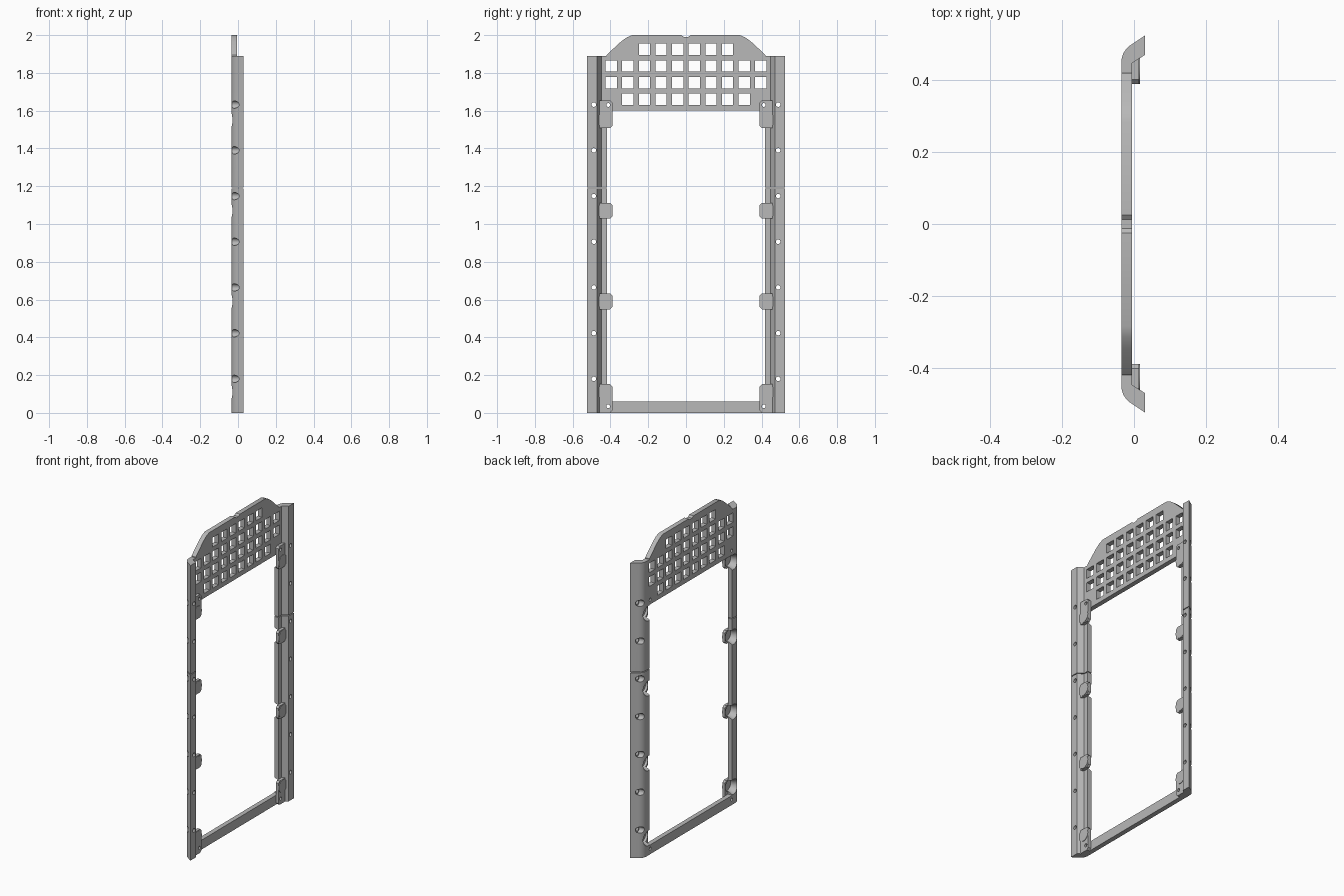
import bpy, bmesh, math
from mathutils import Vector

cube = bpy.data.objects.get("Cube")
if cube:
    bpy.data.objects.remove(cube, do_unlink=True)

grey = bpy.data.materials.new("matt grey")
grey.use_nodes = True
colour = (0.48, 0.48, 0.48, 1)
grey.diffuse_color = colour
grey.node_tree.nodes["Principled BSDF"].inputs["Base Color"].default_value = colour

FACE, INNER = -0.035, -0.005        # panel thickness in x
GRIP_Z = [0.11, 0.59, 1.07, 1.55]
GRIP_Y = 0.43


def prism(bm, points, low, high, axis):
    """Extrude a profile: xy points along z, or yz points along x."""
    def place(p, t):
        return (p[0], p[1], t) if axis == "z" else (t, p[0], p[1])
    a = [bm.verts.new(place(p, low)) for p in points]
    b = [bm.verts.new(place(p, high)) for p in points]
    bm.faces.new(a)
    bm.faces.new(b[::-1])
    n = len(points)
    for i in range(n):
        j = (i + 1) % n
        bm.faces.new((a[i], b[i], b[j], a[j]))


def lathe(bm, profile, y, z, sides=32):
    """Closed solid turned around the x direction from (x, radius) pairs."""
    rings = []
    for x, r in profile:
        rings.append([bm.verts.new((x, y + r * math.cos(math.tau * k / sides),
                                    z + r * math.sin(math.tau * k / sides)))
                      for k in range(sides)])
    for a, b in zip(rings, rings[1:]):
        for k in range(sides):
            m = (k + 1) % sides
            bm.faces.new((a[k], a[m], b[m], b[k]))
    bm.faces.new(rings[0])
    bm.faces.new(rings[-1][::-1])


def rect(y0, y1, z0, z1):
    return [(y0, z0), (y1, z0), (y1, z1), (y0, z1)]


def finish(bm, name):
    bmesh.ops.recalc_face_normals(bm, faces=bm.faces[:])
    mesh = bpy.data.meshes.new(name)
    bm.to_mesh(mesh)
    bm.free()
    mesh.materials.append(grey)
    ob = bpy.data.objects.new(name, mesh)
    bpy.context.collection.objects.link(ob)
    return ob


# Cutter holding every opening
bm = bmesh.new()
for row, count in enumerate([8, 10, 10, 6]):
    z = 1.66 + row * 0.0883
    for i in range(count):
        y = (i - (count - 1) / 2) * 0.088
        prism(bm, rect(y - 0.03, y + 0.03, z - 0.03, z + 0.03), -0.06, 0.06, "x")
for s in (-1, 1):
    for i in range(7):
        lathe(bm, [(-0.06, 0.02), (0.004, 0.02), (0.004, 0.012), (0.06, 0.012)],
              s * 0.488, 0.18 + i * 0.242)
    for z in GRIP_Z:
        lathe(bm, [(-0.045, 0.052), (-0.007, 0.037), (0.011, 0.037)], s * GRIP_Y, z)
    for z in (0.035, 1.63):
        lathe(bm, [(-0.06, 0.01), (0.06, 0.01)], s * 0.412, z, 20)
cutter = finish(bm, "hole_cutter")
cutter.hide_render = True
cutter.hide_set(True)

parts = []

# Perforated top panel with sloped shoulders and a small centre notch
half = [(0.42, 1.6), (0.42, 1.895), (0.41, 1.905), (0.345, 1.965), (0.315, 1.987),
        (0.285, 2.0), (0.025, 2.0), (0.012, 1.99)]
bm = bmesh.new()
prism(bm, half + [(-y, z) for y, z in reversed(half)], FACE, INNER, "x")
parts.append(finish(bm, "perforated_panel"))

# Bottom rail
bm = bmesh.new()
prism(bm, rect(-0.42, 0.42, 0, 0.06), FACE, INNER, "x")
parts.append(finish(bm, "bottom_rail"))

# Side posts: rounded outer corner, then a flared flange
profile = [(FACE, 0.418), (FACE, 0.45)]
p0, p1, p2 = Vector((FACE, 0.45)), Vector((FACE, 0.478)), Vector((-0.012, 0.496))
for i in range(1, 9):
    t = i / 8
    profile.append(tuple(p0 * (1 - t) ** 2 + p1 * 2 * t * (1 - t) + p2 * t * t))
profile += [(0.03, 0.524), (0.03, 0.47), (INNER, 0.448), (INNER, 0.418)]

for s, side in ((1, "back"), (-1, "front")):
    for low, high, level in ((0, 1.187, "lower"), (1.192, 1.89, "upper")):
        bm = bmesh.new()
        prism(bm, [(x, s * y) for x, y in profile], low, high, "z")
        parts.append(finish(bm, f"{side}_{level}_post"))

    # Brackets with clipped corners, and a round cup on each
    for i, z in enumerate(GRIP_Z):
        low = 0.0 if i == 0 else z - 0.042
        high = 1.655 if i == 3 else z + 0.042
        c = 0.012
        outline = [(0.39, low + c), (0.39 + c, low), (0.458, low),
                   (0.458, high), (0.39 + c, high), (0.39, high - c)]
        bm = bmesh.new()
        prism(bm, [(s * y, h) for y, h in outline], INNER, 0.014, "x")
        parts.append(finish(bm, f"{side}_bracket_{i + 1}"))
        bm = bmesh.new()
        lathe(bm, [(INNER, 0.04), (0.017, 0.04)], s * GRIP_Y, z)
        parts.append(finish(bm, f"{side}_cup_{i + 1}"))

# Cut the openings and shade
for ob in parts:
    cut = ob.modifiers.new("openings", "BOOLEAN")
    cut.operation = "DIFFERENCE"
    cut.solver = "EXACT"
    cut.object = cutter
bpy.context.view_layer.update()
graph = bpy.context.evaluated_depsgraph_get()
results = [bpy.data.meshes.new_from_object(ob.evaluated_get(graph)) for ob in parts]
for ob, mesh in zip(parts, results):
    ob.modifiers.clear()
    ob.data = mesh
bpy.data.objects.remove(cutter, do_unlink=True)

bpy.ops.object.select_all(action="DESELECT")
for ob in parts:
    ob.select_set(True)
bpy.context.view_layer.objects.active = parts[0]
bpy.ops.object.shade_smooth_by_angle(angle=math.radians(30))
